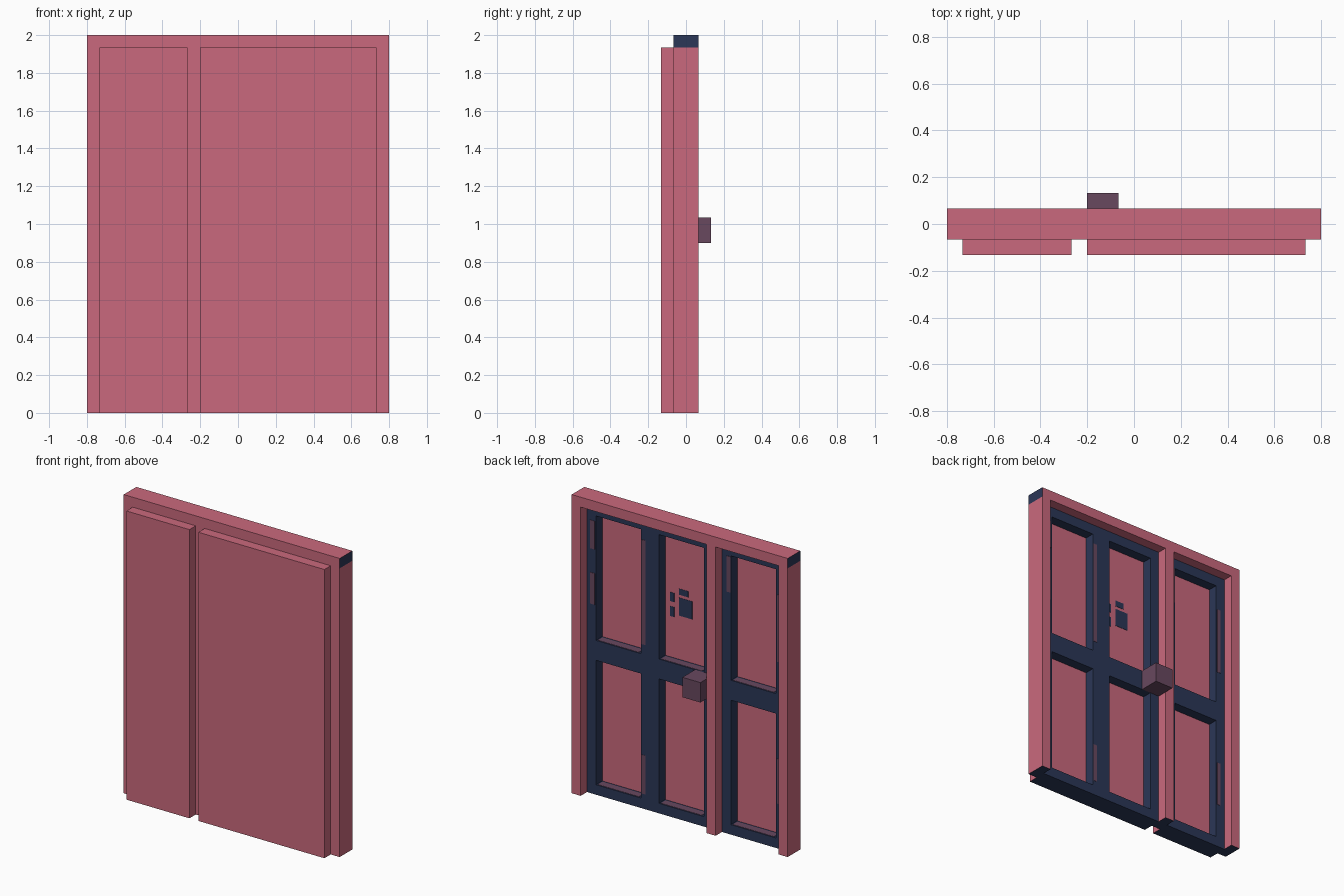
import bpy

if "Cube" in bpy.data.objects:
    bpy.data.objects.remove(bpy.data.objects["Cube"])

U = 1 / 15  # the whole door sits on a 1/15 grid


def material(name, rgb):
    m = bpy.data.materials.new(name)
    m.diffuse_color = (*rgb, 1)
    m.use_nodes = True
    m.node_tree.nodes["Principled BSDF"].inputs["Base Color"].default_value = m.diffuse_color
    return m


PINK = material("rose_pink", (0.59, 0.141, 0.205))
NAVY = material("dark_navy", (0.024, 0.038, 0.095))
PURPLE = material("dull_purple", (0.138, 0.065, 0.114))


def box(name, x, y, z, mat, second=None, rule=None):
    """Box from (min, max) ranges; faces whose normal passes rule get the second colour."""
    bpy.ops.mesh.primitive_cube_add(size=1, location=[sum(r) / 2 for r in (x, y, z)])
    ob = bpy.context.object
    ob.name = name
    ob.scale = [r[1] - r[0] for r in (x, y, z)]
    bpy.ops.object.transform_apply(location=False, rotation=False, scale=True)
    ob.data.materials.append(mat)
    if second:
        ob.data.materials.append(second)
        for p in ob.data.polygons:
            p.material_index = int(rule(p.normal))
    return ob


def is_bottom(n):
    return n.z < -0.5


def is_end(n):
    return abs(n.x) > 0.5


TOP = 29 * U

# Outer frame: three posts and a top beam with dark ends
for name, x0 in (("left_post", -12), ("middle_post", -4), ("right_post", 11)):
    box(name, (x0 * U, (x0 + 1) * U), (-U, U), (0, TOP), PINK, NAVY, is_bottom)
box("top_beam", (-12 * U, 12 * U), (-U, U), (TOP, 2), PINK, NAVY, is_end)

RAILS = ((0, 1), (13.5, 15.5), (28, 29))


def door(name, x0, x1, stiles):
    """Front slab with a dark grid of stiles and rails behind it."""
    box(name + "_slab", (x0 * U, x1 * U), (-2 * U, -U), (0, TOP), PINK, NAVY, is_bottom)
    for a, b in stiles:
        box(name + "_stile", (a * U, b * U), (-U, 0), (0, TOP), NAVY)
    for (_, a), (b, _) in zip(stiles, stiles[1:]):
        for lo, hi in RAILS:
            box(name + "_rail", (a * U, b * U), (-U, 0), (lo * U, hi * U), NAVY)
        # worn strips on the two ledges under the panes
        for _, z in RAILS[:2]:
            box(name + "_worn_ledge", (a * U + 0.02, b * U - 0.01), (-U + 0.012, -0.006),
                (z * U, z * U + 0.002), PURPLE)


door("narrow_door", -11, -4, ((-11, -10), (-5, -4)))
door("wide_door", -3, 11, ((-3, -2), (3, 5), (10, 11)))

# Handle block on the back
box("handle", (-3 * U, -U), (0, 2 * U), (13.5 * U, 15.5 * U), PURPLE)

# Worn patches on the stiles
for x0, x1, z0, z1 in ((0.675, 0.71, 1.64, 1.83), (0.675, 0.71, 1.27, 1.48),
                       (0.30, 0.33, 1.10, 1.80), (0.30, 0.33, 0.10, 0.36),
                       (-0.33, -0.30, 1.62, 1.86), (-0.70, -0.675, 1.25, 1.70),
                       (-0.70, -0.675, 0.30, 0.60)):
    box("worn_patch", (x0, x1), (0, 0.002), (z0, z1), PURPLE)

# Small dark marks on the upper middle pane
for x0, x1, z0, z1 in ((0.133, 0.163, 1.407, 1.467), (0.133, 0.163, 1.307, 1.373),
                       (0.03, 0.096, 1.467, 1.507), (0.0, 0.096, 1.327, 1.447)):
    box("pane_mark", (x0, x1), (-U, -U + 0.002), (z0, z1), NAVY)
